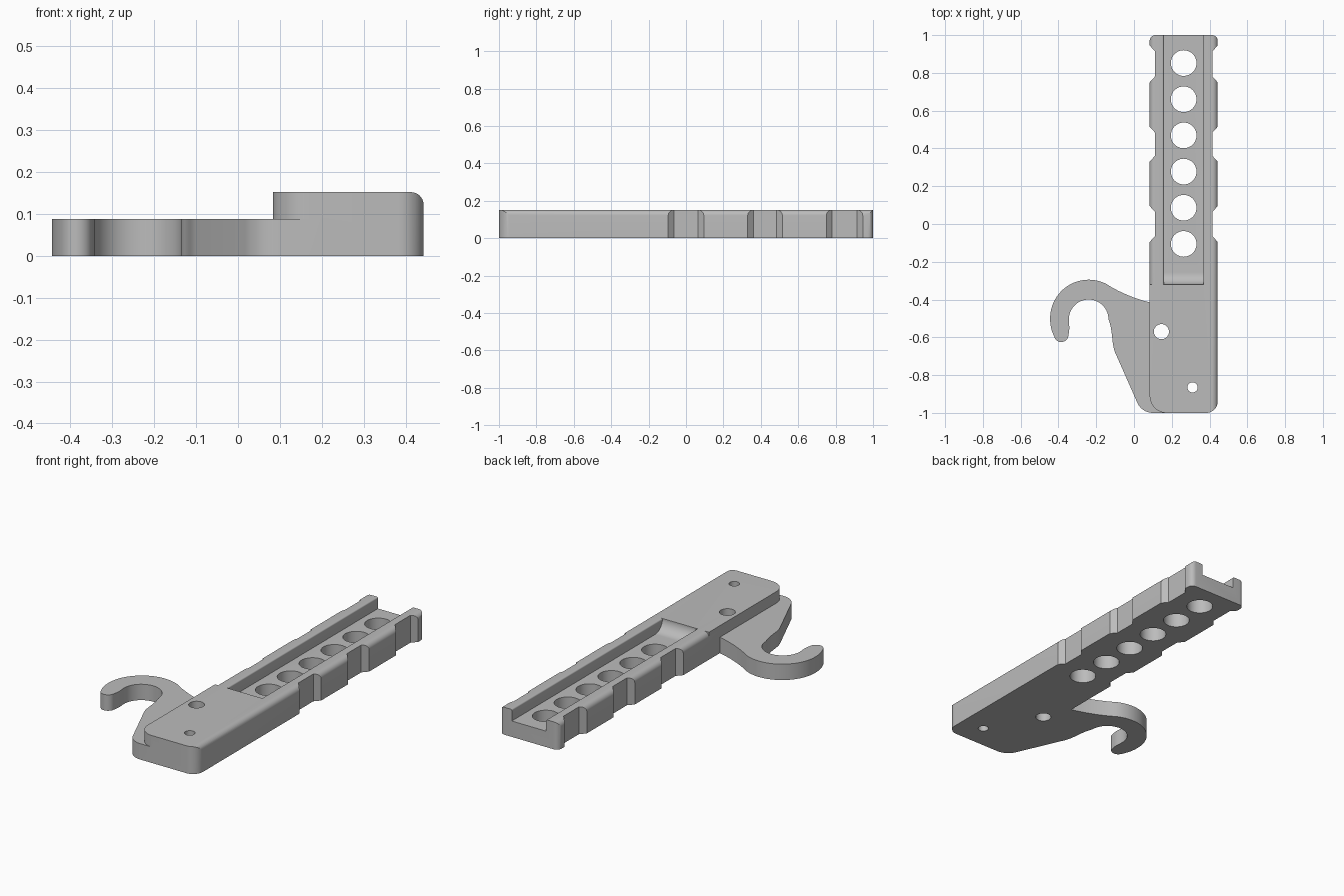
import bpy
import bmesh
from math import cos, sin, radians
from mathutils import Vector
from mathutils.geometry import interpolate_bezier

cube = bpy.data.objects.get("Cube")
if cube:
    bpy.data.objects.remove(cube, do_unlink=True)

grey = bpy.data.materials.new("plain_grey")
grey.use_nodes = True
grey.diffuse_color = (0.5, 0.5, 0.5, 1)
grey.node_tree.nodes["Principled BSDF"].inputs["Base Color"].default_value = (0.5, 0.5, 0.5, 1)

LEFT, RIGHT, TOP = 0.083, 0.443, 0.152
MID = (LEFT + RIGHT) / 2
FLOOR = 0.088
CHANNEL_END = -0.32


def arc(cx, cy, r, start, end, n=12):
    angles = [radians(start + (end - start) * i / n) for i in range(n + 1)]
    return [(cx + r * cos(a), cy + r * sin(a)) for a in angles]


def bezier(a, b, c, d, n=10):
    knots = [Vector((*p, 0)) for p in (a, b, c, d)]
    # End points belong to the neighbouring segments
    return [(p.x, p.y) for p in interpolate_bezier(*knots, n)[1:-1]]


def prism(name, points, axis, lo, hi):
    """Extrude a closed 2D outline along one axis."""
    place = {"x": lambda a, b, h: (h, a, b),
             "y": lambda a, b, h: (a, h, b),
             "z": lambda a, b, h: (a, b, h)}[axis]
    bm = bmesh.new()
    rings = [[bm.verts.new(place(a, b, h)) for a, b in points] for h in (lo, hi)]
    bm.faces.new(rings[0])
    bm.faces.new(rings[1])
    for i in range(len(points)):
        j = (i + 1) % len(points)
        bm.faces.new((rings[0][i], rings[0][j], rings[1][j], rings[1][i]))
    bmesh.ops.recalc_face_normals(bm, faces=bm.faces)
    mesh = bpy.data.meshes.new(name)
    bm.to_mesh(mesh)
    bm.free()
    mesh.materials.append(grey)
    obj = bpy.data.objects.new(name, mesh)
    bpy.context.collection.objects.link(obj)
    return obj


def combine(target, other, operation="DIFFERENCE"):
    mod = target.modifiers.new(operation.lower(), "BOOLEAN")
    mod.operation = operation
    mod.solver = "EXACT"
    mod.object = other
    bpy.context.view_layer.objects.active = target
    bpy.ops.object.modifier_apply(modifier=mod.name)
    bpy.data.objects.remove(other, do_unlink=True)


def round_edge(target, x, side, r, y0, y1, reach):
    """Round a long top edge whose open side faces side * x."""
    curve = [(x + side * (px - r), TOP - r + pz) for px, pz in arc(0, 0, r, 0, 90, 8)]
    out = x + side * reach
    curve += [(x - side * r, TOP + 0.05), (out, TOP + 0.05), (out, TOP - r)]
    combine(target, prism("edge_cutter", curve, "y", y0, y1))


# Handle outline with a grip notch pattern on both sides
notch = 0.027
side_steps = []
for low, high in ((-0.095, 0.095), (0.33, 0.515), (0.75, 0.945)):
    side_steps += [(0, low), (notch, low + 0.03), (notch, high - 0.03), (0, high)]
outline = arc(RIGHT - 0.06, -0.94, 0.06, -90, 0)
outline += [(RIGHT - d, y) for d, y in side_steps]
outline += arc(RIGHT - 0.03, 0.97, 0.03, 0, 90, 8)
outline += arc(LEFT + 0.03, 0.97, 0.03, 90, 180, 8)
outline += [(LEFT + d, y) for d, y in reversed(side_steps)]
outline += arc(LEFT + 0.09, -0.91, 0.09, 180, 270)
handle = prism("handle_with_hook", outline, "z", 0, TOP)

# Rounded outer top edges
round_edge(handle, RIGHT, 1, 0.03, -1.1, 1.1, 0.05)
round_edge(handle, LEFT, -1, 0.03, CHANNEL_END, 1.1, 0.05)

# Open channel with a curved closed end
depth = TOP - FLOOR
channel = arc(CHANNEL_END + depth, TOP, depth, 180, 270)
channel += [(1.1, FLOOR), (1.1, TOP + 0.1), (CHANNEL_END, TOP + 0.1)]
combine(handle, prism("channel_cutter", channel, "x", MID - 0.105, MID + 0.105))
for side in (-1, 1):
    round_edge(handle, MID + side * 0.105, -side, 0.008, CHANNEL_END, 1.1, 0.01)

# Thin side plate ending in a curled hook
hx, hy, inner, outer = -0.24, -0.505, 0.105, 0.204
hook = arc(0.1, -0.91, 0.09, 270, 204)
hook += [(-0.10, -0.68)]
hook += bezier((-0.10, -0.68), (-0.12, -0.63), (-0.11, -0.57), (hx + inner, hy))
hook += arc(hx, hy, inner, 0, 180, 32)
hook += bezier((hx - inner, hy), (-0.345, -0.53), (-0.338, -0.55), (-0.347, -0.585))
hook += arc(-0.385, -0.587, 0.038, 0, -160)
hook += bezier((-0.421, -0.60), (-0.435, -0.57), (-0.444, -0.54), (hx - outer, hy))
hook += arc(hx, hy + 0.006, outer, 180, 62, 32)
hook += bezier(hook[-1], (-0.09, -0.355), (0.0, -0.395), (LEFT, -0.415))
hook += [(LEFT, -0.415), (0.2, -0.44), (0.2, -1)]
combine(handle, prism("hook_plate", hook, "z", 0, FLOOR), "UNION")

# Row of lightening holes, then the pivot and pin holes
holes = [(MID, 0.852 - 0.1915 * i, 0.068) for i in range(6)]
holes += [(0.145, -0.57, 0.04), (0.31, -0.865, 0.027)]
for x, y, r in holes:
    circle = arc(x, y, r, 0, 360, 40)[:-1]
    combine(handle, prism("hole_cutter", circle, "z", -0.1, 0.3))

# Smooth curved walls, crisp edges
bpy.ops.object.select_all(action="DESELECT")
handle.select_set(True)
bpy.context.view_layer.objects.active = handle
bpy.ops.object.shade_smooth_by_angle(angle=radians(30))
